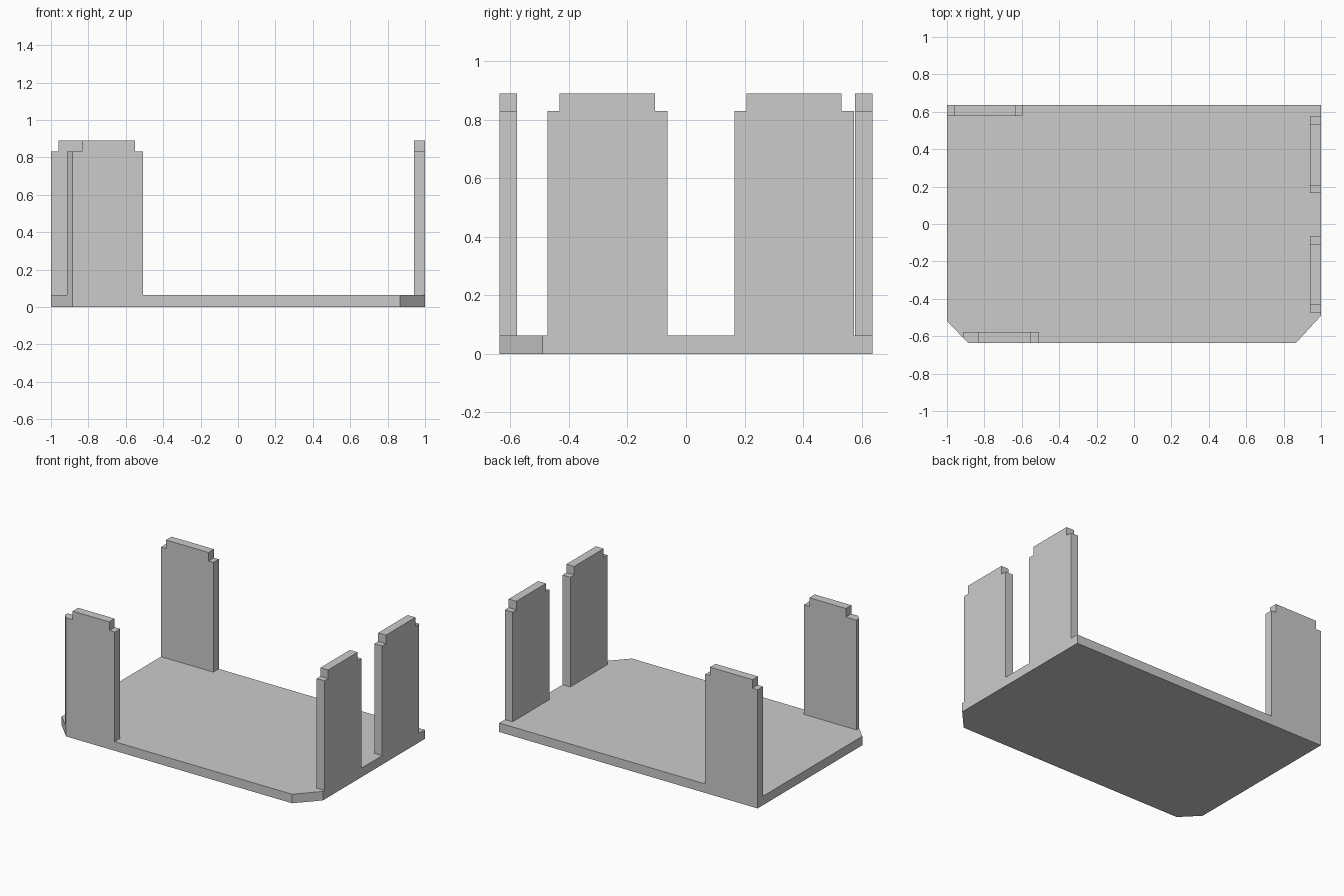
import bpy
import bmesh
from mathutils import Matrix

default_cube = bpy.data.objects.get("Cube")
if default_cube:
    bpy.data.objects.remove(default_cube, do_unlink=True)

GREY = (0.6, 0.6, 0.6, 1.0)
grey = bpy.data.materials.new("plain grey")
grey.use_nodes = True
grey.diffuse_color = GREY
grey.node_tree.nodes["Principled BSDF"].inputs["Base Color"].default_value = GREY

HALF_DEPTH = 0.637
FLOOR_TOP = 0.063
SHOULDER = 0.83
TOP = 0.89
WALL = 0.06


def extrude_profile(name, points, offset, matrix=Matrix(), cut=None):
    """Extrude a flat outline, place it, and optionally slice off a corner."""
    bm = bmesh.new()
    face = bm.faces.new([bm.verts.new(p) for p in points])
    side = bmesh.ops.extrude_face_region(bm, geom=[face])["geom"]
    bmesh.ops.translate(bm, vec=offset,
                        verts=[v for v in side if isinstance(v, bmesh.types.BMVert)])
    bm.transform(matrix)
    if cut:
        geom = bm.verts[:] + bm.edges[:] + bm.faces[:]
        bmesh.ops.bisect_plane(bm, geom=geom, plane_co=cut[0], plane_no=cut[1],
                               clear_outer=True)
        bmesh.ops.holes_fill(bm, edges=bm.edges[:])
    bmesh.ops.recalc_face_normals(bm, faces=bm.faces[:])
    mesh = bpy.data.meshes.new(name)
    bm.to_mesh(mesh)
    bm.free()
    mesh.materials.append(grey)
    obj = bpy.data.objects.new(name, mesh)
    bpy.context.collection.objects.link(obj)
    return obj


def panel(name, start, end, tab_start, tab_end, matrix, cut=None):
    """Upright wall panel with a narrower locating tab on top."""
    outline = [(start, FLOOR_TOP), (end, FLOOR_TOP), (end, SHOULDER),
               (tab_end, SHOULDER), (tab_end, TOP), (tab_start, TOP),
               (tab_start, SHOULDER), (start, SHOULDER)]
    points = [(u, 0, z) for u, z in outline]
    return extrude_profile(name, points, (0, WALL, 0), matrix, cut)


# Floor plate with two chamfered front corners
floor = [(-0.885, -HALF_DEPTH), (0.865, -HALF_DEPTH), (1, -0.49),
         (1, HALF_DEPTH), (-1, HALF_DEPTH), (-1, -0.52)]
extrude_profile("floor_plate", [(x, y, 0) for x, y in floor], (0, 0, FLOOR_TOP))

# Front panel, its outer corner trimmed along the floor chamfer
chamfer = ((-0.885, -HALF_DEPTH, 0), (-0.117, -0.115, 0))
panel("front_panel", -0.915, -0.508, -0.833, -0.55,
      Matrix.Translation((0, -HALF_DEPTH, 0)), chamfer)

# Back panel
panel("back_panel", -1, -0.595, -0.96, -0.632,
      Matrix.Translation((0, HALF_DEPTH - WALL, 0)))

# Two panels along the left side, turned to run front to back
side_turn = Matrix.Translation((1, 0, 0)) @ Matrix.Rotation(1.5707963, 4, "Z")
for name, shift in (("left_front_panel", 0), ("left_back_panel", 0.638)):
    panel(name, -0.473 + shift, -0.064 + shift, -0.432 + shift, -0.106 + shift,
          side_turn)
